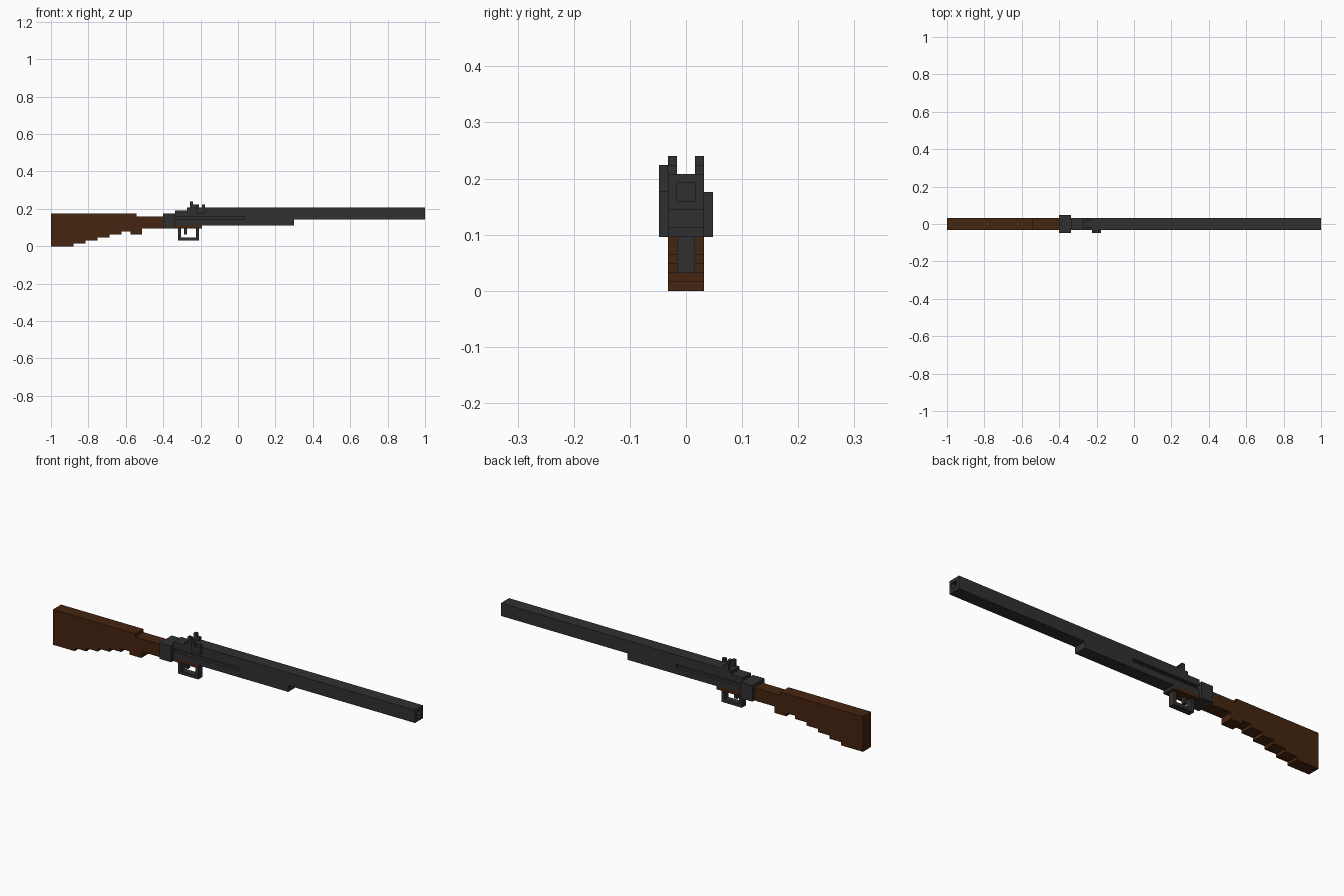
import bpy, bmesh

if "Cube" in bpy.data.objects:
    bpy.data.objects.remove(bpy.data.objects["Cube"])

U = 1 / 62.5  # the model sits on a small block grid


def material(name, rgb):
    m = bpy.data.materials.new(name)
    m.diffuse_color = (*rgb, 1)
    m.use_nodes = True
    m.node_tree.nodes["Principled BSDF"].inputs["Base Color"].default_value = m.diffuse_color
    return m


METAL = material("dark_metal", (0.030, 0.030, 0.030))
WOOD = material("brown_wood", (0.060, 0.018, 0.005))


def extrude(name, outline, y0, y1, mat):
    """Extrude an (x, z) outline from y0 to y1."""
    bm = bmesh.new()
    face = bm.faces.new([bm.verts.new((x, y0, z)) for x, z in outline])
    new = bmesh.ops.extrude_face_region(bm, geom=[face])["geom"]
    verts = [v for v in new if isinstance(v, bmesh.types.BMVert)]
    bmesh.ops.translate(bm, vec=(0, y1 - y0, 0), verts=verts)
    bmesh.ops.recalc_face_normals(bm, faces=bm.faces)
    me = bpy.data.meshes.new(name)
    bm.to_mesh(me)
    bm.free()
    me.materials.append(mat)
    ob = bpy.data.objects.new(name, me)
    bpy.context.collection.objects.link(ob)
    return ob


def box(name, x0, x1, y0, y1, z0, z1, mat):
    return extrude(name, [(x0, z0), (x1, z0), (x1, z1), (x0, z1)], y0, y1, mat)


def cut(ob, cutter):
    cutter.hide_render = True
    cutter.hide_viewport = True
    mod = ob.modifiers.new("cut", "BOOLEAN")
    mod.operation = "DIFFERENCE"
    mod.solver = "EXACT"
    mod.object = cutter


# Stock: stepped underside, flat comb and slim wrist
outline = [(-1, 0.176), (-1, 0)]
x = -0.88
for i in range(5):
    outline += [(x, i * U), (x, (i + 1) * U)]
    x += 4 * U
x = -0.576
outline += [(x, 5 * U), (x, 4 * U), (-0.512, 4 * U), (-0.512, 6 * U),
            (-0.40, 6 * U), (-0.40, 10 * U), (-0.544, 10 * U), (-0.544, 0.176)]
extrude("stock", outline, -2 * U, 2 * U, WOOD)

# Wide collar between stock and receiver
box("collar", -0.40, -0.336, -3 * U, 3 * U, 6 * U, 11 * U, METAL)

# Receiver and barrel in one profile, with side grooves and a square bore
body = extrude("receiver_and_barrel", [
    (-0.336, 7 * U), (0.30, 7 * U), (0.30, 9 * U), (1, 9 * U),
    (1, 13 * U), (-0.272, 13 * U), (-0.272, 12 * U), (-0.336, 12 * U)],
    -2 * U, 2 * U, METAL)
for s, side in ((-1, "front"), (1, "back")):
    ya, yb = sorted((s * U, s * 3 * U))
    cut(body, box(f"groove_cutter_{side}", -0.336, 0.032, ya, yb, 9 * U, 10 * U, METAL))
cut(body, box("bore_cutter", 0.85, 1.1, -U, U, 10 * U, 12 * U, METAL))

# Wooden floor plate and its metal end
box("floor_plate", -0.336, -0.208, -2 * U, 2 * U, 6 * U, 7 * U, WOOD)
box("floor_plate_end", -0.208, -0.192, -2 * U, 2 * U, 6 * U, 7 * U, METAL)

# Trigger guard loop and trigger
extrude("trigger_guard", [
    (-0.32, 6 * U), (-0.32, 2 * U), (-0.208, 2 * U), (-0.208, 6 * U),
    (-0.224, 6 * U), (-0.224, 3 * U), (-0.304, 3 * U), (-0.304, 6 * U)],
    -U, U, METAL)
box("trigger", -0.288, -0.272, -U / 2, U / 2, 4 * U, 6 * U, METAL)

# Rear sight: one stepped leaf on each side
for s, side in ((-1, "front"), (1, "back")):
    ya, yb = sorted((s * U, s * 2 * U))
    extrude(f"rear_sight_{side}", [
        (-0.256, 13 * U), (-0.224, 13 * U), (-0.224, 14 * U),
        (-0.24, 14 * U), (-0.24, 15 * U), (-0.256, 15 * U)], ya, yb, METAL)

# Side lever with a notch
extrude("side_lever", [
    (-0.224, 11 * U), (-0.176, 11 * U), (-0.176, 14 * U), (-0.192, 14 * U),
    (-0.192, 13 * U), (-0.208, 13 * U), (-0.208, 14 * U), (-0.224, 14 * U)],
    -3 * U, -2 * U, METAL)
